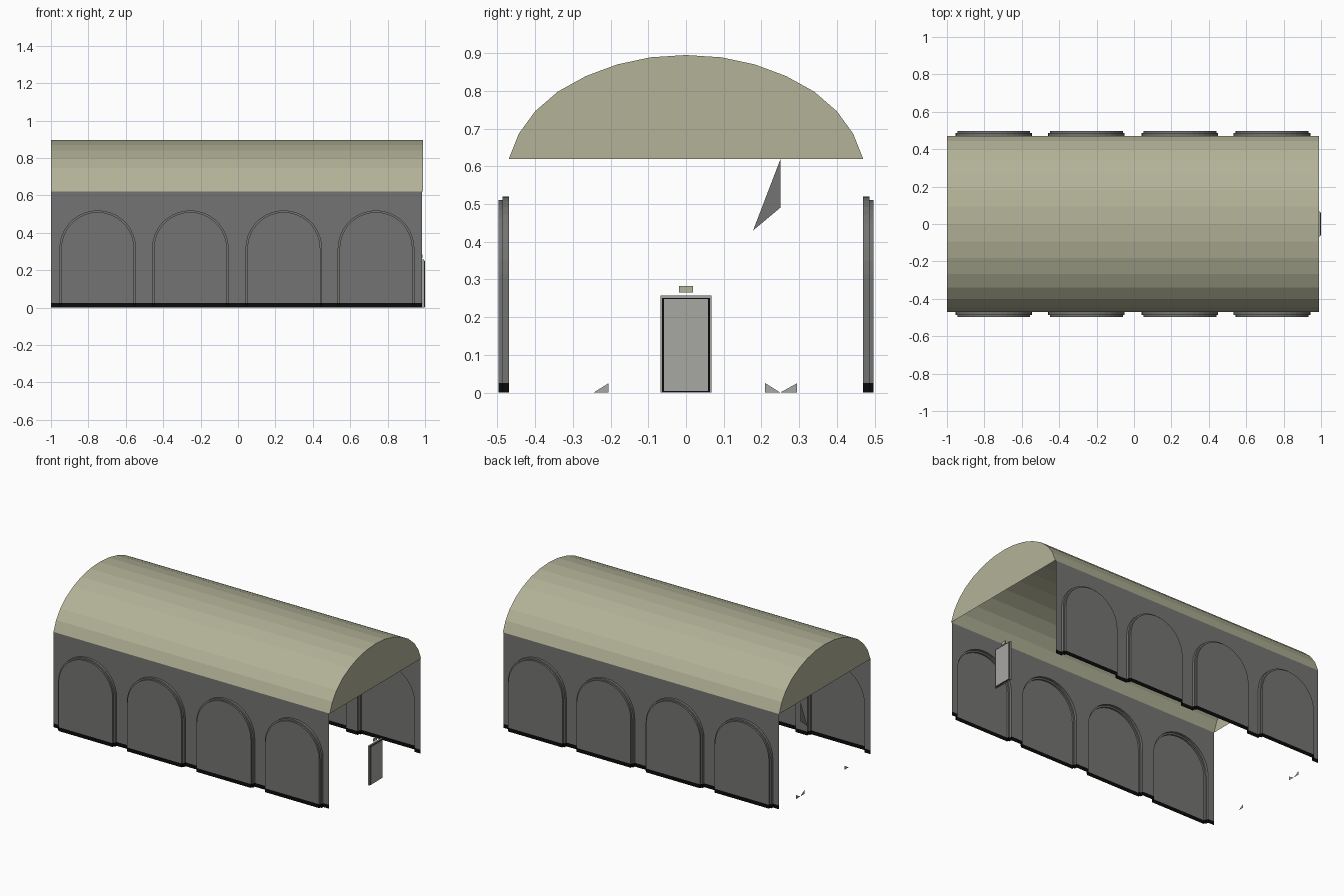
import bpy, bmesh, math
from mathutils import Vector

if "Cube" in bpy.data.objects:
    bpy.data.objects.remove(bpy.data.objects["Cube"])


def material(name, rgb):
    m = bpy.data.materials.new(name)
    m.diffuse_color = (*rgb, 1)
    m.use_nodes = True
    m.node_tree.nodes["Principled BSDF"].inputs["Base Color"].default_value = m.diffuse_color
    return m


ROOF = material("olive_roof", (0.45, 0.45, 0.315))
WALL = material("dark_grey_wall", (0.175, 0.175, 0.172))
LIGHT = material("light_grey", (0.39, 0.385, 0.37))
BLACK = material("black", (0.003, 0.003, 0.003))


def finish(bm, name, mats):
    me = bpy.data.meshes.new(name)
    bm.to_mesh(me)
    bm.free()
    for m in mats:
        me.materials.append(m)
    ob = bpy.data.objects.new(name, me)
    bpy.context.collection.objects.link(ob)
    return ob


def box(name, lo, hi, mat):
    bm = bmesh.new()
    bmesh.ops.create_cube(bm, size=1)
    for v in bm.verts:
        v.co = Vector([lo[i] + (v.co[i] + 0.5) * (hi[i] - lo[i]) for i in range(3)])
    return finish(bm, name, [mat])


def plate(name, x, yz, mat):
    bm = bmesh.new()
    bm.faces.new([bm.verts.new((x, y, z)) for y, z in yz])
    return finish(bm, name, [mat])


# Barrel roof: open underneath, closed at both ends
half = [(0.47, 0.62), (0.443, 0.687), (0.40, 0.746), (0.34, 0.798),
        (0.266, 0.839), (0.183, 0.870), (0.094, 0.889)]
profile = half + [(0, 0.895)] + [(-y, z) for y, z in reversed(half)]
bm = bmesh.new()
ends = [[bm.verts.new((x, y, z)) for y, z in profile] for x in (-1, 0.99)]
for i in range(len(profile) - 1):
    bm.faces.new((ends[0][i], ends[1][i], ends[1][i + 1], ends[0][i + 1]))
bm.faces.new(list(reversed(ends[0])))
bm.faces.new(ends[1])
finish(bm, "barrel_roof", [ROOF])


def arch(cx, hw, top, n=18):
    """Arch outline from left foot to right foot."""
    spring = top - hw
    arc = [(cx - hw * math.cos(math.pi * i / n), spring + hw * math.sin(math.pi * i / n))
           for i in range(n + 1)]
    return [(cx - hw, 0)] + arc + [(cx + hw, 0)]


# Side walls: thin sheet with four arched panels stepping outward
def side_wall(name, s):
    bm = bmesh.new()

    def ring(pts, y):
        return [bm.verts.new((x, s * y, z)) for x, z in pts]

    outline = ring([(-1, 0.62), (-1, 0)], 0.47)
    for cx in (-0.75, -0.255, 0.245, 0.738):
        big, small = arch(cx, 0.205, 0.52), arch(cx, 0.195, 0.51)
        rings = [ring(big, 0.47), ring(big, 0.486), ring(small, 0.486), ring(small, 0.497)]
        for a, b in zip(rings, rings[1:]):
            for i in range(len(a) - 1):
                bm.faces.new((a[i], a[i + 1], b[i + 1], b[i]))
        bm.faces.new(rings[-1])
        outline += rings[0]
    sheet = bm.faces.new(outline + ring([(0.985, 0), (0.985, 0.62)], 0.47))
    bmesh.ops.recalc_face_normals(bm, faces=bm.faces)
    if sheet.normal.y * s < 0:
        bmesh.ops.reverse_faces(bm, faces=bm.faces)
    # black base band
    bmesh.ops.triangulate(bm, faces=bm.faces)
    bmesh.ops.bisect_plane(bm, geom=bm.verts[:] + bm.edges[:] + bm.faces[:],
                           plane_co=(0, 0, 0.025), plane_no=(0, 0, 1))
    for f in bm.faces:
        f.material_index = int(f.calc_center_median().z < 0.025)
    finish(bm, name, [WALL, BLACK])


side_wall("front_wall", -1)
side_wall("back_wall", 1)

# Door at the right end: frame, dark gap, panel, and small plaque above
box("door_frame", (0.985, -0.068, 0), (0.995, 0.068, 0.257), LIGHT)
box("door_gap", (0.994, -0.063, 0.001), (0.997, 0.063, 0.251), BLACK)
box("door_panel", (0.994, -0.059, 0.004), (1.0, 0.059, 0.248), LIGHT)
box("door_plaque", (0.986, -0.018, 0.265), (0.99, 0.018, 0.283), ROOF)

# Loose slivers at the left end
plate("hanging_sliver", -0.999, [(0.25, 0.618), (0.178, 0.43), (0.25, 0.49)], WALL)
for i, pts in enumerate([[(-0.245, 0), (-0.205, 0), (-0.205, 0.025)],
                         [(0.21, 0), (0.25, 0), (0.21, 0.025)],
                         [(0.25, 0), (0.295, 0), (0.295, 0.025)]]):
    plate(f"floor_sliver_{i + 1}", -0.999, pts, LIGHT)
